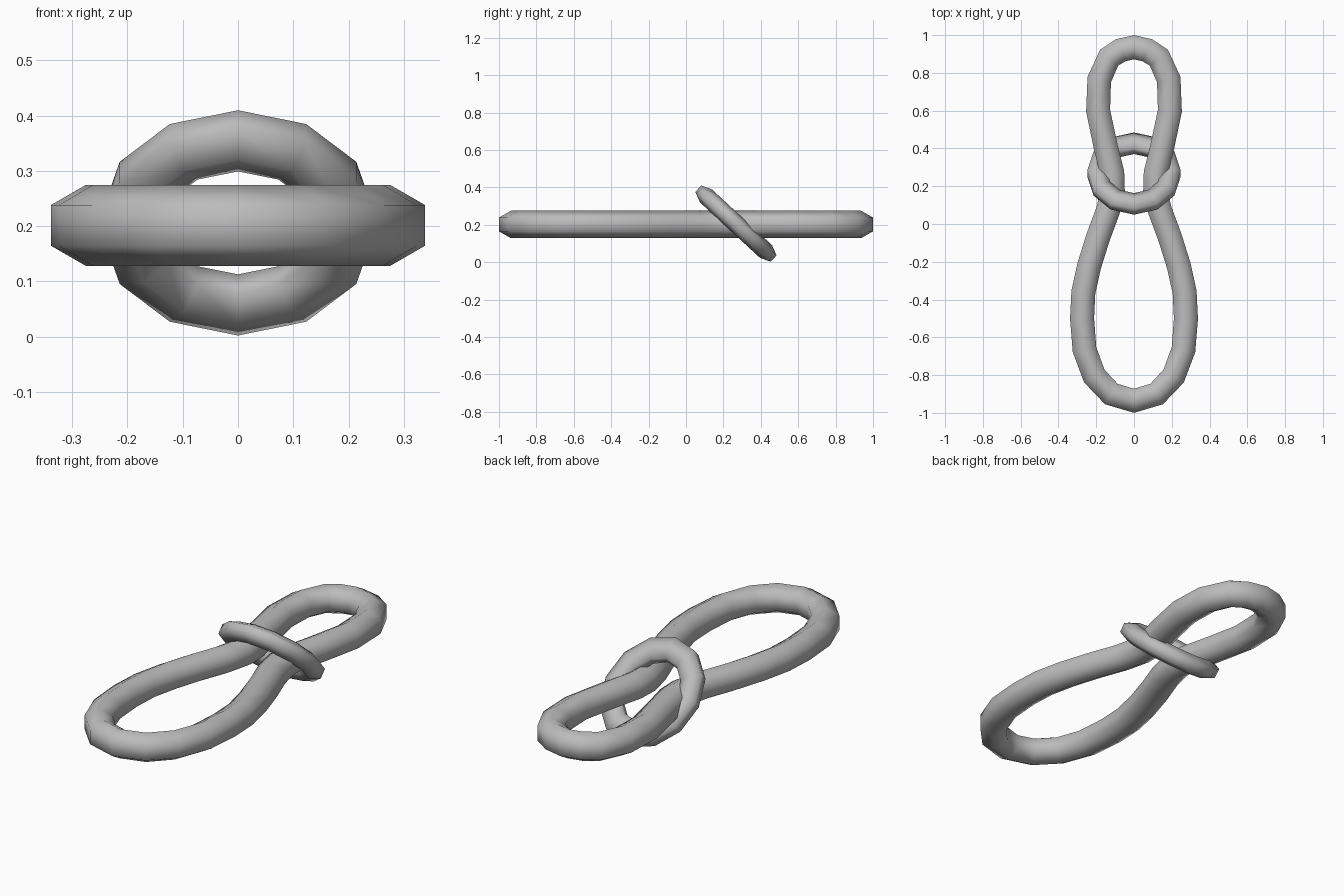
import bpy, bmesh
from math import sin, cos, tau, radians
from mathutils import Vector, Matrix

cube = bpy.data.objects.get("Cube")
if cube:
    bpy.data.objects.remove(cube, do_unlink=True)

# Single grey material
grey = bpy.data.materials.new("light_grey")
grey.use_nodes = True
colour = (0.5, 0.5, 0.5, 1)
grey.diffuse_color = colour
grey.node_tree.nodes["Principled BSDF"].inputs["Base Color"].default_value = colour


def closed_tube(name, path, width, height, matrix):
    """Sweep a six-sided section around a closed counter-clockwise flat path."""
    bm = bmesh.new()
    count, sides = len(path), 6
    rings = []
    for i, p in enumerate(path):
        before = (p - path[i - 1]).normalized()
        after = (path[(i + 1) % count] - p).normalized()
        tangent = (before + after).normalized()
        out = Vector((tangent.y, -tangent.x, 0))
        ring = []
        for k in range(sides):
            a = tau * k / sides
            ring.append(bm.verts.new(p + out * width * sin(a) + Vector((0, 0, height * cos(a)))))
        rings.append(ring)
    for i, ring in enumerate(rings):
        following = rings[(i + 1) % count]
        for k in range(sides):
            j = (k + 1) % sides
            bm.faces.new((ring[k], ring[j], following[j], following[k]))
    bm.transform(matrix)
    bmesh.ops.recalc_face_normals(bm, faces=bm.faces)
    for f in bm.faces:
        f.smooth = True
    mesh = bpy.data.meshes.new(name)
    bm.to_mesh(mesh)
    bm.free()
    mesh.materials.append(grey)
    obj = bpy.data.objects.new(name, mesh)
    bpy.context.collection.objects.link(obj)
    return obj


# Long loop, pinched at the waist: right half from front to back, then mirrored
half = [(0, -.936), (.12, -.9), (.21, -.805), (.262, -.665), (.275, -.5),
        (.268, -.36), (.237, -.22), (.19, -.07), (.138, .07), (.112, .18),
        (.115, .27), (.15, .41), (.19, .6), (.184, .765), (.132, .88),
        (.07, .92), (0, .936)]
outline = half + [(-x, y) for x, y in half[-2:0:-1]]
closed_tube("pinched_loop", [Vector((x, y, 0)) for x, y in outline],
            0.0735, 0.0735, Matrix.Translation((0, 0, 0.2015)))

# Tilted, slightly narrow ring that holds the waist
segments = 12
circle = [Vector((cos(tau * i / segments), sin(tau * i / segments), 0)) * 0.2186
          for i in range(segments)]
placement = (Matrix.Translation((0, 0.267, 0.206))
             @ Matrix.Rotation(radians(-42.8), 4, 'X')
             @ Matrix.Diagonal((0.9, 1, 1, 1)))
closed_tube("waist_ring", circle, 0.0647, 0.047, placement)
